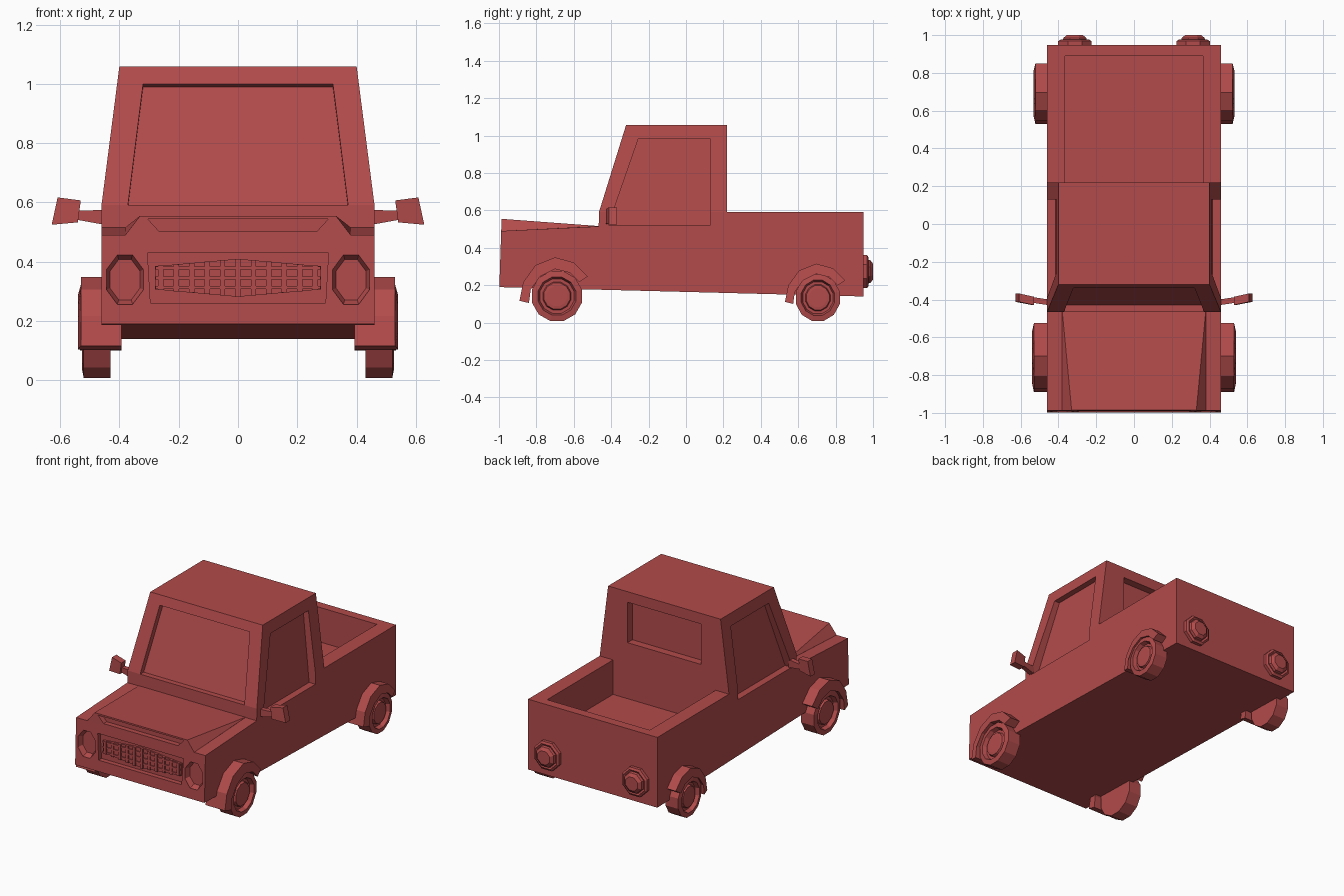
import bpy, bmesh, math
from mathutils import Vector

if "Cube" in bpy.data.objects:
    bpy.data.objects.remove(bpy.data.objects["Cube"])

paint = bpy.data.materials.new("red_paint")
paint.diffuse_color = (0.45, 0.07, 0.07, 1)
paint.use_nodes = True
paint.node_tree.nodes["Principled BSDF"].inputs["Base Color"].default_value = paint.diffuse_color


def finish(name, bm):
    bmesh.ops.remove_doubles(bm, verts=bm.verts, dist=1e-5)
    bmesh.ops.recalc_face_normals(bm, faces=bm.faces)
    me = bpy.data.meshes.new(name)
    bm.to_mesh(me)
    bm.free()
    me.materials.append(paint)
    ob = bpy.data.objects.new(name, me)
    bpy.context.collection.objects.link(ob)
    return ob


def hull(name, pts):
    bm = bmesh.new()
    for p in pts:
        bm.verts.new(p)
    bmesh.ops.convex_hull(bm, input=bm.verts[:])
    bmesh.ops.dissolve_limit(bm, angle_limit=0.01, verts=bm.verts[:], edges=bm.edges[:])
    return finish(name, bm)


def sym(pts):
    return [(s * x, y, z) for x, y, z in pts for s in (-1, 1)]


def box(name, x0, x1, y0, y1, z0, z1):
    return hull(name, [(x, y, z) for x in (x0, x1) for y in (y0, y1) for z in (z0, z1)])


def prism(name, profile, x0, x1):
    # yz profile swept along x; x1 may be one value per profile point
    bm = bmesh.new()
    if not isinstance(x1, list):
        x1 = [x1] * len(profile)
    a = [bm.verts.new((x0, y, z)) for y, z in profile]
    b = [bm.verts.new((x, y, z)) for x, (y, z) in zip(x1, profile)]
    n = len(a)
    bm.faces.new(a)
    bm.faces.new(b[::-1])
    for i in range(n):
        j = (i + 1) % n
        bm.faces.new((a[i], b[i], b[j], a[j]))
    return finish(name, bm)


def lathe(name, profile, n, place, phase=0.0):
    # profile is (radius, height); place maps (u, v, height) to a point
    bm = bmesh.new()
    rings = []
    for r, h in profile:
        ang = [2 * math.pi * (k + phase) / n for k in range(n)]
        rings.append([bm.verts.new(place(r * math.cos(t), r * math.sin(t), h)) for t in ang])
    for p, q in zip(rings, rings[1:]):
        for k in range(n):
            m = (k + 1) % n
            bm.faces.new((p[k], p[m], q[m], q[k]))
    bm.faces.new(rings[0])
    bm.faces.new(rings[-1][::-1])
    return finish(name, bm)


def cut(ob, cutters):
    for c in cutters:
        m = ob.modifiers.new("cut", 'BOOLEAN')
        m.operation, m.solver, m.object = 'DIFFERENCE', 'EXACT', c
    bpy.context.view_layer.update()
    me = bpy.data.meshes.new_from_object(ob.evaluated_get(bpy.context.evaluated_depsgraph_get()))
    ob.modifiers.clear()
    ob.data = me
    for c in cutters:
        bpy.data.objects.remove(c)


# Lower body with load bed, grille recess and headlight recesses
body = prism("body", [(-0.998, 0.19), (0.948, 0.14), (0.948, 0.592), (0.21, 0.592),
                      (0.21, 0.515), (-0.465, 0.515), (-0.988, 0.49)], -0.46, 0.46)
cutters = [box("bed_cutter", -0.365, 0.365, 0.22, 0.89, 0.37, 0.8),
           hull("grille_cutter", sym([(x, y, z) for x, z in ((0.295, 0.262), (0.305, 0.43))
                                      for y in (-1.1, -0.965)]))]
for s in (-1, 1):
    cutters.append(lathe("headlight_cutter", [(1.0, -1.05), (1.0, -0.99), (0.82, -0.96)], 8,
                         lambda u, v, h: (s * 0.381 + u * 0.067, h, 0.34 + v * 0.09), 0.5))
cut(body, cutters)

# Raised hood with front slot
hood = hull("hood", sym([(0.33, -0.986, 0.555), (0.38, -0.988, 0.49), (0.38, -0.97, 0.45),
                         (0.38, -0.46, 0.516), (0.38, -0.46, 0.45)]))
cut(hood, [hull("slot_cutter", sym([(x, y, z) for x, z in ((0.305, 0.545), (0.265, 0.502))
                                    for y in (-1.1, -0.955)]))])

# Cab with windscreen, side window and rear window recesses
cab = hull("cab", sym([(0.46, -0.467, 0.512), (0.46, -0.465, 0.592), (0.40, -0.32, 1.058),
                       (0.40, 0.22, 1.058), (0.46, 0.22, 0.592), (0.46, 0.22, 0.512)]))
cutters = [box("rear_window_cutter", -0.262, 0.262, 0.17, 0.4, 0.73, 0.99),
           hull("windscreen_cutter", sym([(0.37, -0.6, 0.634), (0.37, -0.43, 0.592),
                                          (0.32, -0.5, 1.05), (0.32, -0.305, 0.99)]
                                         + [(0.37, -0.6, 0.592)]))]
for s in (-1, 1):
    outline = [(-0.415, 0.522), (0.13, 0.522), (0.13, 0.982), (-0.255, 0.982)]
    cutters.append(hull("side_window_cutter", [(s * x, y, z) for y, z in outline
                                               for x in (0.6, 0.415 if z < 0.6 else 0.372)]))
cut(cab, cutters)

# Grille: back plate tallest in the middle, vertical and horizontal bars
def half(x):
    return 0.064 - 0.025 * abs(x) / 0.28


hull("grille_plate", [(x, y, 0.346 + t * half(x)) for x in (-0.28, 0, 0.28)
                      for y in (-0.974, -0.955) for t in (-1, 1)])
for i in range(-5, 6):
    x = i * 0.052
    box("grille_bar", x - 0.009, x + 0.009, -0.983, -0.96, 0.346 - half(x), 0.346 + half(x))
for z in (0.313, 0.346, 0.379):
    box("grille_rail", -0.278, 0.278, -0.98, -0.96, z - 0.005, z + 0.005)

# Wheels and wheel arches
outer = [(-0.2, -0.025), (-0.18, 0.075), (-0.115, 0.165), (-0.01, 0.207), (0.09, 0.18), (0.165, 0.105)]
inner = [(-0.15, -0.037), (-0.14, 0.035), (-0.09, 0.105), (-0.01, 0.145), (0.07, 0.125), (0.12, 0.075)]
tyre = [(0.1, 0.43), (0.138, 0.43), (0.138, 0.52), (0.105, 0.526), (0.095, 0.5),
        (0.078, 0.5), (0.072, 0.516), (0.055, 0.518)]
for end, cy, cz, k, w in (("front", -0.69, 0.142, 1.0, 0.54), ("rear", 0.705, 0.133, 0.88, 0.532)):
    for s, side in ((-1, "left"), (1, "right")):
        lathe(f"{end}_{side}_wheel", tyre, 12,
              lambda u, v, h: (s * h, cy + k * u, cz + (k if end == "front" else 0.93) * v), 0.5)
        prism(f"{end}_{side}_arch", [(cy + k * y, cz + k * z) for y, z in outer + inner[::-1]],
              s * 0.392, [s * (w - 0.01)] * 6 + [s * w] * 6)

# Door mirrors and tail lights
for s, side in ((-1, "left"), (1, "right")):
    hull(f"{side}_mirror_arm", [(s * x, y + d, z) for x, y, zs in ((0.45, -0.415, (0.525, 0.575)),
                                                                   (0.55, -0.4, (0.543, 0.572)))
                                for d in (-0.015, 0.015) for z in zs])
    hull(f"{side}_mirror", [(s * x, y + d, z) for x, y, z in
                            ((0.53, -0.407, 0.607), (0.54, -0.407, 0.533),
                             (0.608, -0.39, 0.617), (0.628, -0.39, 0.525)) for d in (-0.022, 0.022)])
    lathe(f"{side}_tail_light", [(0.096, 0.94), (0.096, 0.968), (0.082, 0.976), (0.07, 0.97),
                                 (0.066, 0.985), (0.046, 1.0)], 8,
          lambda u, v, h: (s * 0.313 + u, h, 0.273 + v), 0.5)
